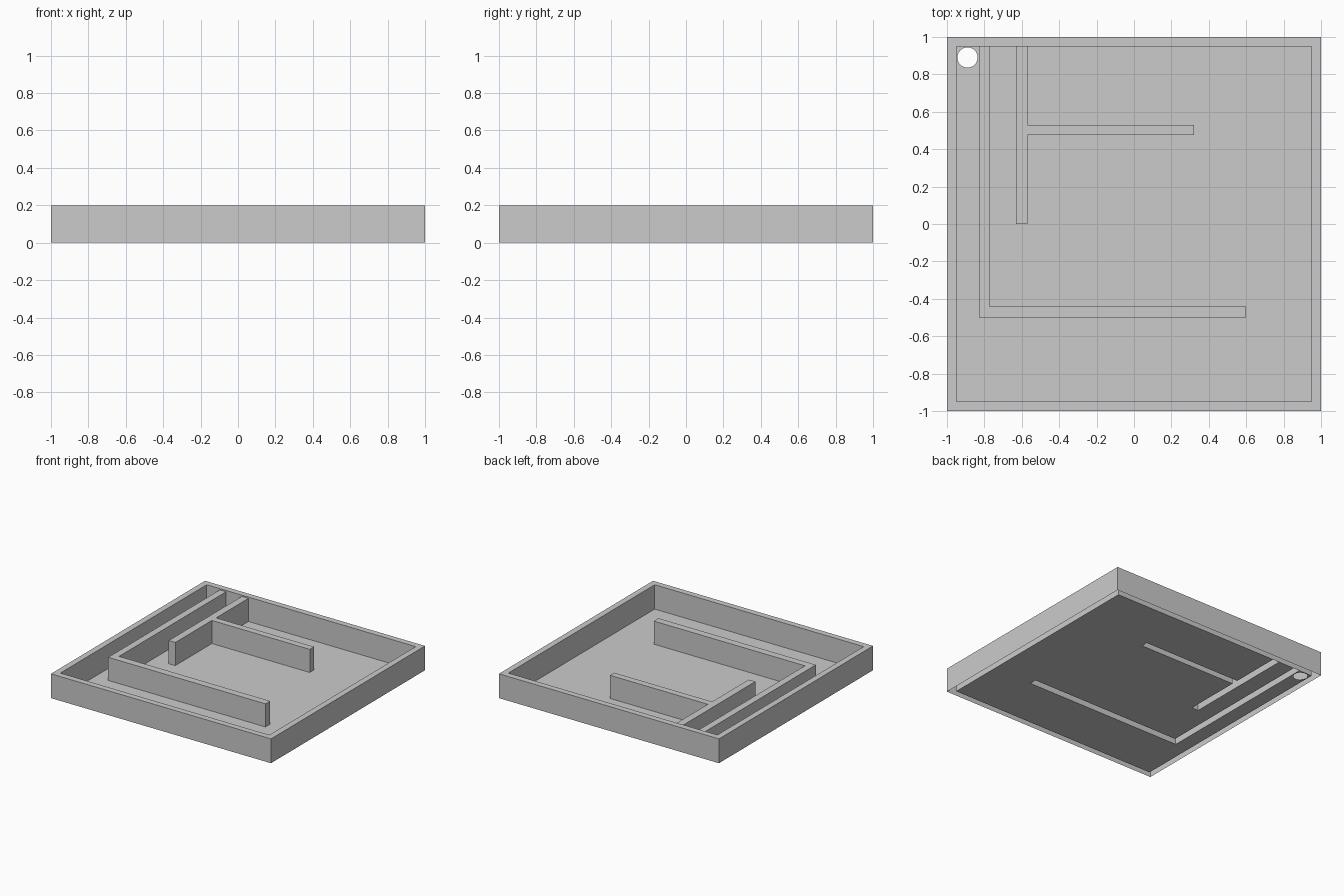
import bpy
import bmesh
from math import cos, sin, tau

cube = bpy.data.objects.get("Cube")
if cube:
    bpy.data.objects.remove(cube, do_unlink=True)

WALL_H = 0.20
PARTITION_H = 0.19
INNER = 0.95

grey = bpy.data.materials.new("light_grey")
grey.use_nodes = True
grey.diffuse_color = (0.6, 0.6, 0.6, 1)
grey.node_tree.nodes["Principled BSDF"].inputs["Base Color"].default_value = (0.6, 0.6, 0.6, 1)


def finish(name, bm):
    mesh = bpy.data.meshes.new(name)
    bm.to_mesh(mesh)
    bm.free()
    mesh.materials.append(grey)
    obj = bpy.data.objects.new(name, mesh)
    bpy.context.collection.objects.link(obj)
    return obj


def ring(bm, points, z):
    return [bm.verts.new((x, y, z)) for x, y in points]


def square(r):
    return [(-r, -r), (r, -r), (r, r), (-r, r)]


# Partition footprints, each starting and ending on the back wall
branched = [(-0.57, INNER), (-0.57, 0.53), (0.32, 0.53), (0.32, 0.475),
            (-0.57, 0.475), (-0.57, 0), (-0.63, 0), (-0.63, INNER)]
corner = [(-0.773, INNER), (-0.773, -0.44), (0.6, -0.44),
          (0.6, -0.5), (-0.83, -0.5), (-0.83, INNER)]


# Hollow partitions, open underneath and against the back wall
def partition(name, outline):
    bm = bmesh.new()
    points = outline[::-1]
    low, high = ring(bm, points, 0), ring(bm, points, PARTITION_H)
    bm.faces.new(high)
    for i in range(len(points) - 1):
        bm.faces.new((low[i], low[i + 1], high[i + 1], high[i]))
    finish(name, bm)


partition("branched_partition", branched)
partition("corner_partition", corner)

# Hollow outer wall with a flat rim, open underneath
bm = bmesh.new()
loops = [ring(bm, square(r), z) for r, z in
         ((1, 0), (1, WALL_H), (INNER, WALL_H), (INNER, 0))]
for a, b in zip(loops, loops[1:]):
    for i in range(4):
        j = (i + 1) % 4
        bm.faces.new((a[i], a[j], b[j], b[i]))
finish("outer_wall", bm)

# Floor sheet around the partitions, with a round drain hole
rim = square(INNER)
outline = rim[:3] + branched + corner + rim[3:]
hole = [(-0.89 + 0.054 * cos(tau * i / 32), 0.89 + 0.054 * sin(tau * i / 32))
        for i in range(32)]
bm = bmesh.new()
edges = []
for points in (outline, hole):
    verts = ring(bm, points, 0)
    edges += [bm.edges.new((verts[i - 1], verts[i])) for i in range(len(verts))]
bmesh.ops.triangle_fill(bm, edges=edges, use_beauty=True, normal=(0, 0, 1))
for face in bm.faces:
    face.normal_update()
    if face.normal.z < 0:
        face.normal_flip()
finish("floor", bm)
